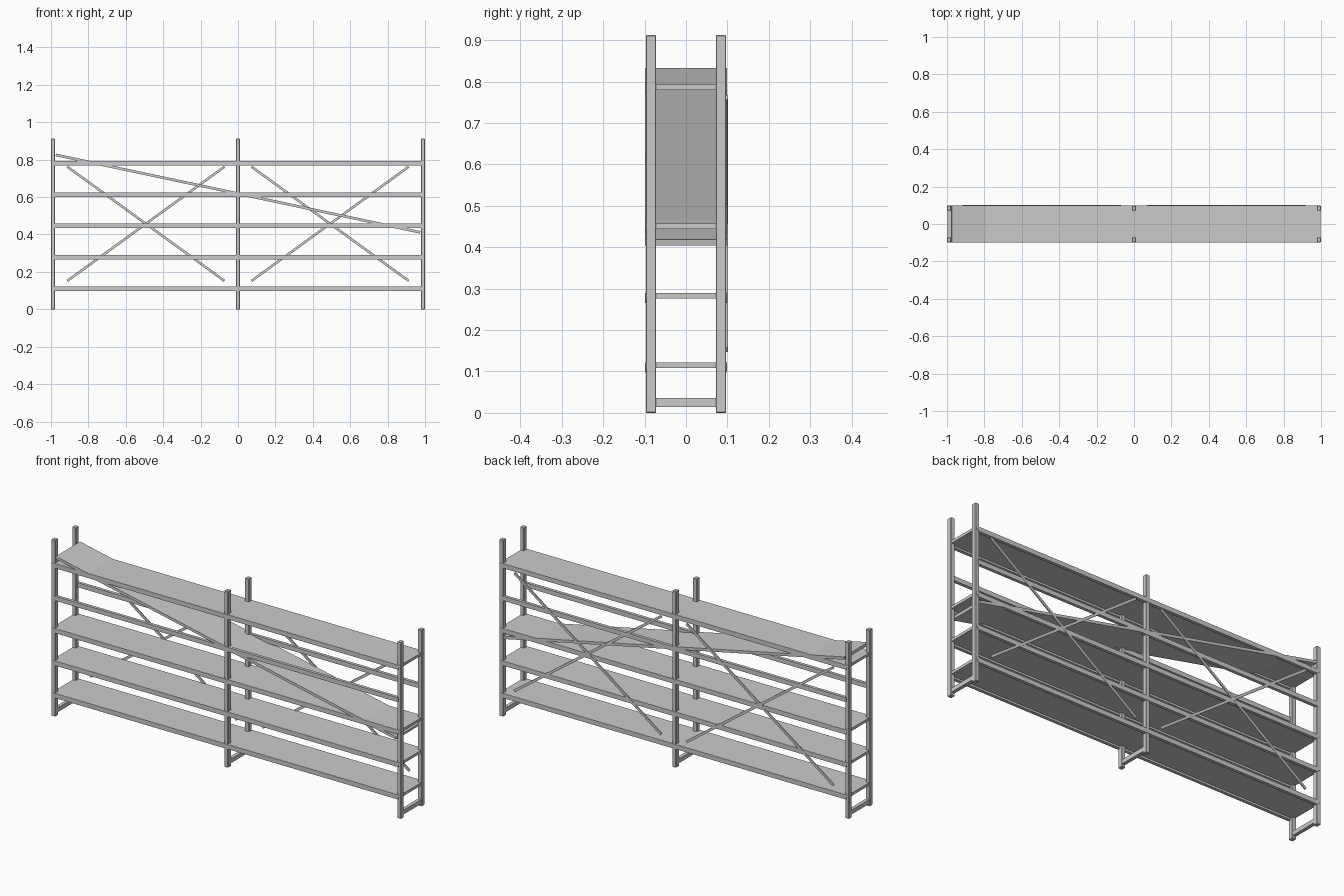
import bpy
from math import radians, atan2, hypot

if "Cube" in bpy.data.objects:
    bpy.data.objects.remove(bpy.data.objects["Cube"])

metal = bpy.data.materials.new("light_grey_metal")
metal.diffuse_color = (0.6, 0.6, 0.6, 1)
metal.use_nodes = True
metal.node_tree.nodes["Principled BSDF"].inputs["Base Color"].default_value = metal.diffuse_color


def box(name, loc, size, tilt=0.0, bevel=0.0):
    """Box with its centre and full size, tilted about the y axis."""
    bpy.ops.mesh.primitive_cube_add(size=1, location=loc)
    ob = bpy.context.object
    ob.name = name
    ob.scale = size
    bpy.ops.object.transform_apply(location=False, rotation=False, scale=True)
    ob.rotation_euler[1] = tilt
    ob.data.materials.append(metal)
    if bevel:
        mod = ob.modifiers.new("edge", "BEVEL")
        mod.width = bevel
        mod.segments = 1
    return ob


HEIGHT = 0.912
POST_X, POST_Y = 0.022, 0.025
LEVELS = [0.122 + 0.1678 * i for i in range(5)]   # top of each shelf
BOARD = 0.014

# Three upright frames: two posts and a foot bar each
for frame, x in (("left", -0.989), ("middle", 0), ("right", 0.989)):
    for side, s in (("front", -1), ("back", 1)):
        box(f"{frame}_{side}_post", (x, s * 0.0845, HEIGHT / 2),
            (POST_X, POST_Y, HEIGHT), bevel=0.002)
    box(f"{frame}_foot_bar", (x, 0, 0.025), (0.018, 0.15, 0.022))

# Long rails on every level; the fourth shelf board has slipped and hangs askew
for i, top in enumerate(LEVELS):
    for side, s in (("front", -1), ("back", 1)):
        box(f"{side}_rail_{i + 1}", (0, s * 0.0915, top - 0.0125),
            (1.97, 0.016, 0.023))
    slipped = i == 3
    box(f"shelf_board_{i + 1}", (0, 0, top - BOARD / 2),
        (1.992, 0.199 if slipped else 0.197, BOARD),
        tilt=radians(12) if slipped else 0)

# Crossed braces on the back of both bays
DX, DZ = 0.84, 0.61
for bay, x in (("left", -0.4925), ("right", 0.4925)):
    for way, s in (("falling", 1), ("rising", -1)):
        box(f"{bay}_{way}_brace", (x, 0.098, 0.457),
            (hypot(DX, DZ), 0.006, 0.013), tilt=s * atan2(DZ, DX))
